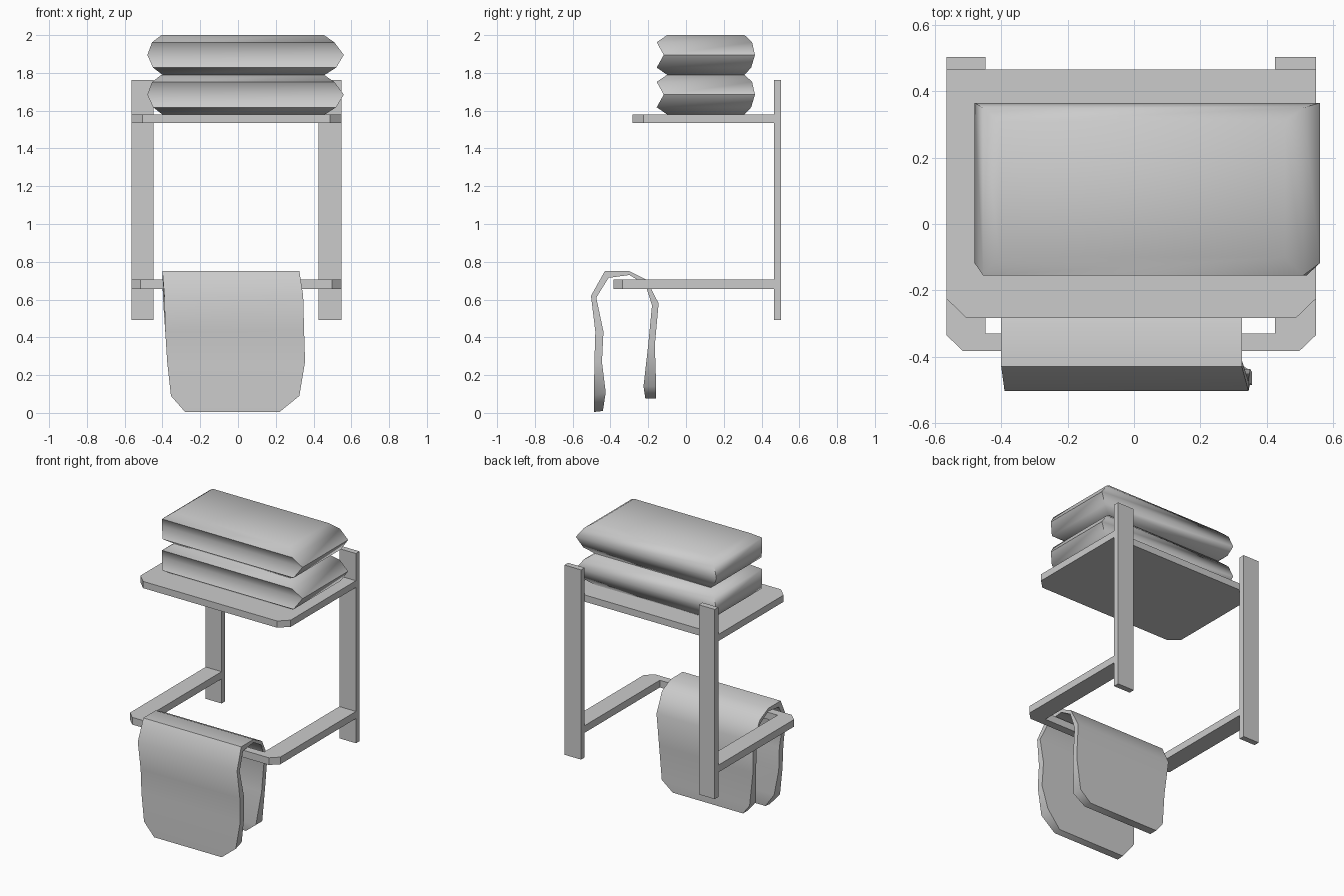
import bpy, math

if "Cube" in bpy.data.objects:
    bpy.data.objects.remove(bpy.data.objects["Cube"])


def make(name, verts, faces, smooth=None):
    mesh = bpy.data.meshes.new(name)
    mesh.from_pydata(verts, [], faces)
    mesh.validate()
    ob = bpy.data.objects.new(name, mesh)
    bpy.context.collection.objects.link(ob)
    bpy.ops.object.select_all(action='DESELECT')
    ob.select_set(True)
    bpy.context.view_layer.objects.active = ob
    bpy.ops.object.mode_set(mode='EDIT')
    bpy.ops.mesh.select_all(action='SELECT')
    bpy.ops.mesh.normals_make_consistent(inside=False)
    bpy.ops.object.mode_set(mode='OBJECT')
    if smooth:
        bpy.ops.object.shade_smooth_by_angle(angle=math.radians(smooth))
    return ob


def loft(name, rings, smooth=None):
    """Skin equal-sized rings of points and cap both ends."""
    n = len(rings[0])
    verts = [p for r in rings for p in r]
    faces = [(a * n + i, a * n + (i + 1) % n, (a + 1) * n + (i + 1) % n, (a + 1) * n + i)
             for a in range(len(rings) - 1) for i in range(n)]
    faces += [tuple(range(n))[::-1], tuple(range(len(verts) - n, len(verts)))]
    return make(name, verts, faces, smooth)


def plate(name, outline, z0, z1):
    return loft(name, [[(x, y, z) for x, y in outline] for z in (z0, z1)])


L, R, BACK = -0.565, 0.548, 0.465

# upright wall posts
for side, x0, x1 in (("left", L, -0.447), ("right", 0.425, R)):
    plate(side + "_post", [(x0, BACK), (x1, BACK), (x1, 0.503), (x0, 0.503)], 0.492, 1.762)

# shelf with clipped front corners
plate("shelf", [(L, BACK), (L, -0.225), (L + 0.06, -0.283), (R - 0.06, -0.283),
                (R, -0.225), (R, BACK)], 1.535, 1.58)

# U-shaped towel rail
plate("towel_rail", [(L, BACK), (L, -0.335), (L + 0.05, -0.383), (R - 0.05, -0.383),
                     (R, -0.335), (R, BACK), (0.425, BACK), (0.425, -0.33),
                     (-0.447, -0.33), (-0.447, BACK)], 0.657, 0.705)

# folded towels: horizontal slices (height, left, right, front, back)
slices = [(0.0, -0.40, 0.46, -0.10, 0.31), (0.038, -0.45, 0.52, -0.155, 0.345),
          (0.105, -0.48, 0.56, -0.118, 0.365), (0.172, -0.455, 0.51, -0.155, 0.35),
          (0.21, -0.405, 0.455, -0.10, 0.31)]
for name, base in (("lower_folded_towel", 1.58), ("upper_folded_towel", 1.79)):
    loft(name, [[(a, c, base + h), (b, c, base + h), (b, d, base + h), (a, d, base + h)]
                for h, a, b, c, d in slices], 60)

# hanging towel: stations (outer y, outer z, inner y, inner z, left, right)
drape = [(-0.487, 0.005, -0.44, 0.01, -0.28, 0.22),
         (-0.487, 0.09, -0.425, 0.11, -0.355, 0.325),
         (-0.485, 0.27, -0.445, 0.27, -0.375, 0.355),
         (-0.48, 0.43, -0.437, 0.43, -0.385, 0.35),
         (-0.503, 0.62, -0.475, 0.61, -0.39, 0.345),
         (-0.43, 0.75, -0.41, 0.715, -0.40, 0.325),
         (-0.30, 0.75, -0.30, 0.73, -0.40, 0.325),
         (-0.21, 0.705, -0.215, 0.68, -0.40, 0.325),
         (-0.145, 0.58, -0.18, 0.57, -0.395, 0.32),
         (-0.165, 0.36, -0.20, 0.36, -0.38, 0.315),
         (-0.158, 0.14, -0.225, 0.14, -0.36, 0.29),
         (-0.16, 0.075, -0.215, 0.075, -0.31, 0.21)]
loft("hanging_towel", [[(a, yo, zo), (b, yo, zo), (b, yi, zi), (a, yi, zi)]
                       for yo, zo, yi, zi, a, b in drape], 50)
